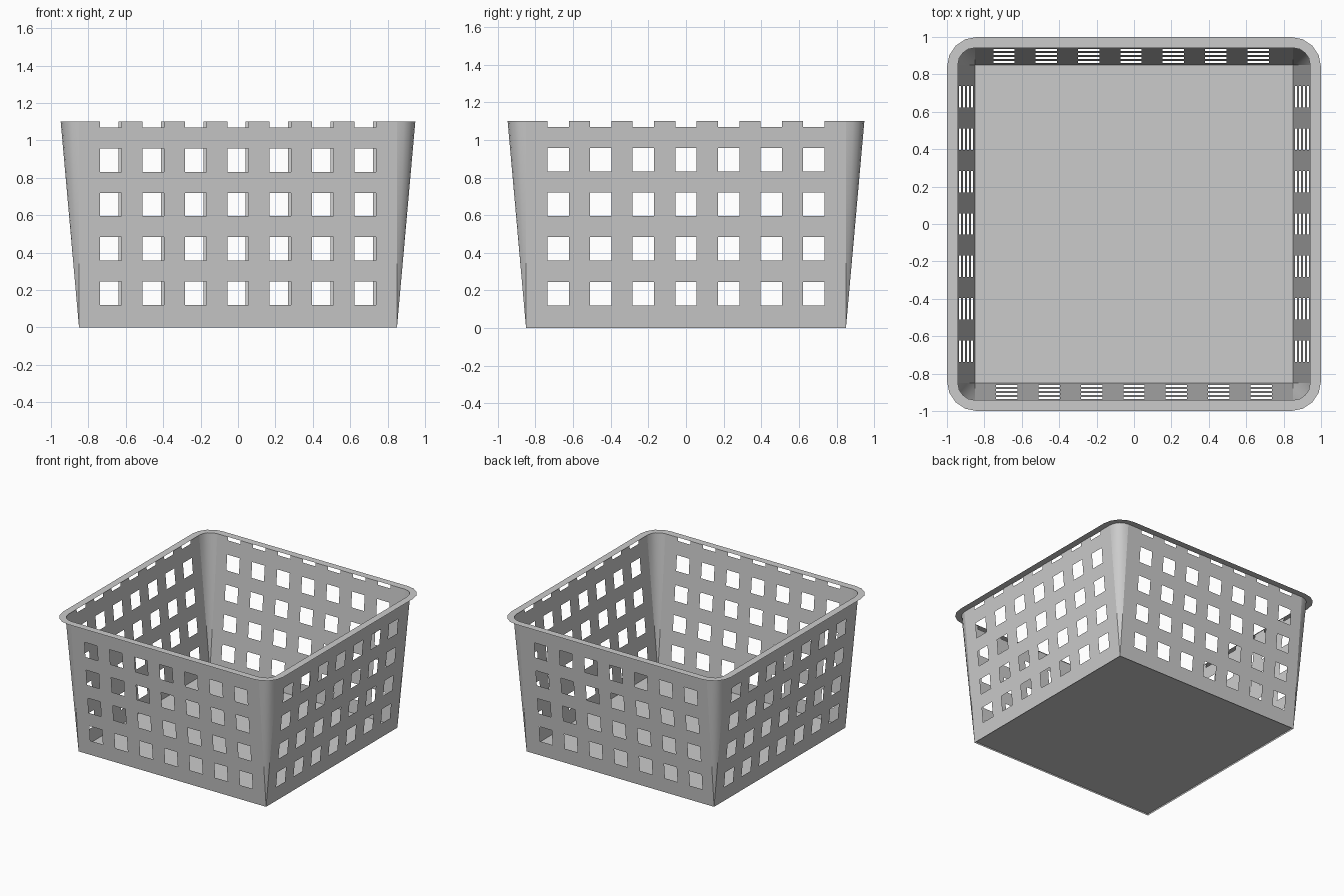
import bpy, bmesh
from math import cos, sin, pi
from mathutils import Matrix

if "Cube" in bpy.data.objects:
    bpy.data.objects.remove(bpy.data.objects["Cube"])

H, BOT, TOP = 1.1, 0.85, 0.948      # height, half widths at base and top
CC = 0.85                           # corner arc centre


def make_object(name, bm):
    bmesh.ops.remove_doubles(bm, verts=bm.verts, dist=0.0002)
    mesh = bpy.data.meshes.new(name)
    bm.to_mesh(mesh)
    bm.free()
    obj = bpy.data.objects.new(name, mesh)
    bpy.context.collection.objects.link(obj)
    return obj


def rounded_square(half, centre, z, steps=4):
    pts = []
    for q in range(4):
        sx, sy = ((1, 1), (-1, 1), (-1, -1), (1, -1))[q]
        for i in range(steps + 1):
            a = q * pi / 2 + i * pi / 2 / steps
            r = half - centre
            pts.append((sx * centre + r * cos(a), sy * centre + r * sin(a), z))
    return pts


def perforated_wall(name, angle, shift=0.0):
    # sloping sheet with every odd/odd grid cell left open
    xs, zs = [-BOT], [0.0]
    for i in range(7):
        c = (i - 3) * 0.2265 + shift
        xs += [c - 0.057, c + 0.057]
    xs.append(BOT)
    for j in range(5):
        b = 0.121 + j * 0.237
        zs += [b, min(b + 0.125, H)]
    bm = bmesh.new()
    grid = [[bm.verts.new((x, -(BOT + (TOP - BOT) * z / H), z)) for x in xs] for z in zs]
    for j in range(len(zs) - 1):
        for i in range(len(xs) - 1):
            if not (i % 2 and j % 2):
                bm.faces.new((grid[j][i], grid[j][i + 1], grid[j + 1][i + 1], grid[j + 1][i]))
    loose = [v for v in bm.verts if not v.link_faces]
    bmesh.ops.delete(bm, geom=loose, context='VERTS')
    bmesh.ops.rotate(bm, verts=bm.verts, matrix=Matrix.Rotation(angle, 3, 'Z'))
    return make_object(name, bm)


# Four lattice walls
perforated_wall("front_wall", 0)
perforated_wall("right_wall", pi / 2)
perforated_wall("back_wall", pi, 0.016)
perforated_wall("left_wall", -pi / 2)

# Corner fans: sharp at the base, rounded at the top
for q, name in enumerate(("back_right", "back_left", "front_left", "front_right")):
    bm = bmesh.new()
    arc = [bm.verts.new(p) for p in rounded_square(TOP, CC, H)[q * 5:q * 5 + 5]]
    sx, sy = ((1, 1), (-1, 1), (-1, -1), (1, -1))[q]
    tip = bm.verts.new((sx * BOT, sy * BOT, 0))
    for a, b in zip(arc, arc[1:]):
        bm.faces.new((tip, a, b))
    bm.normal_update()
    for f in bm.faces:
        f.smooth = True
    make_object(name + "_corner", bm)

# Floor sheet just above the wall feet
bm = bmesh.new()
f = 0.849
bm.faces.new([bm.verts.new(p) for p in ((-f, -f, .012), (f, -f, .012), (f, f, .012), (-f, f, .012))])
make_object("floor", bm)

# Flat rim with rounded corners
bm = bmesh.new()
inner = [bm.verts.new(p) for p in rounded_square(0.942, CC, H)]
outer = [bm.verts.new(p) for p in rounded_square(1.0, 0.84, H)]
n = len(inner)
for i in range(n):
    k = (i + 1) % n
    bm.faces.new((inner[i], outer[i], outer[k], inner[k]))
make_object("rim", bm)
